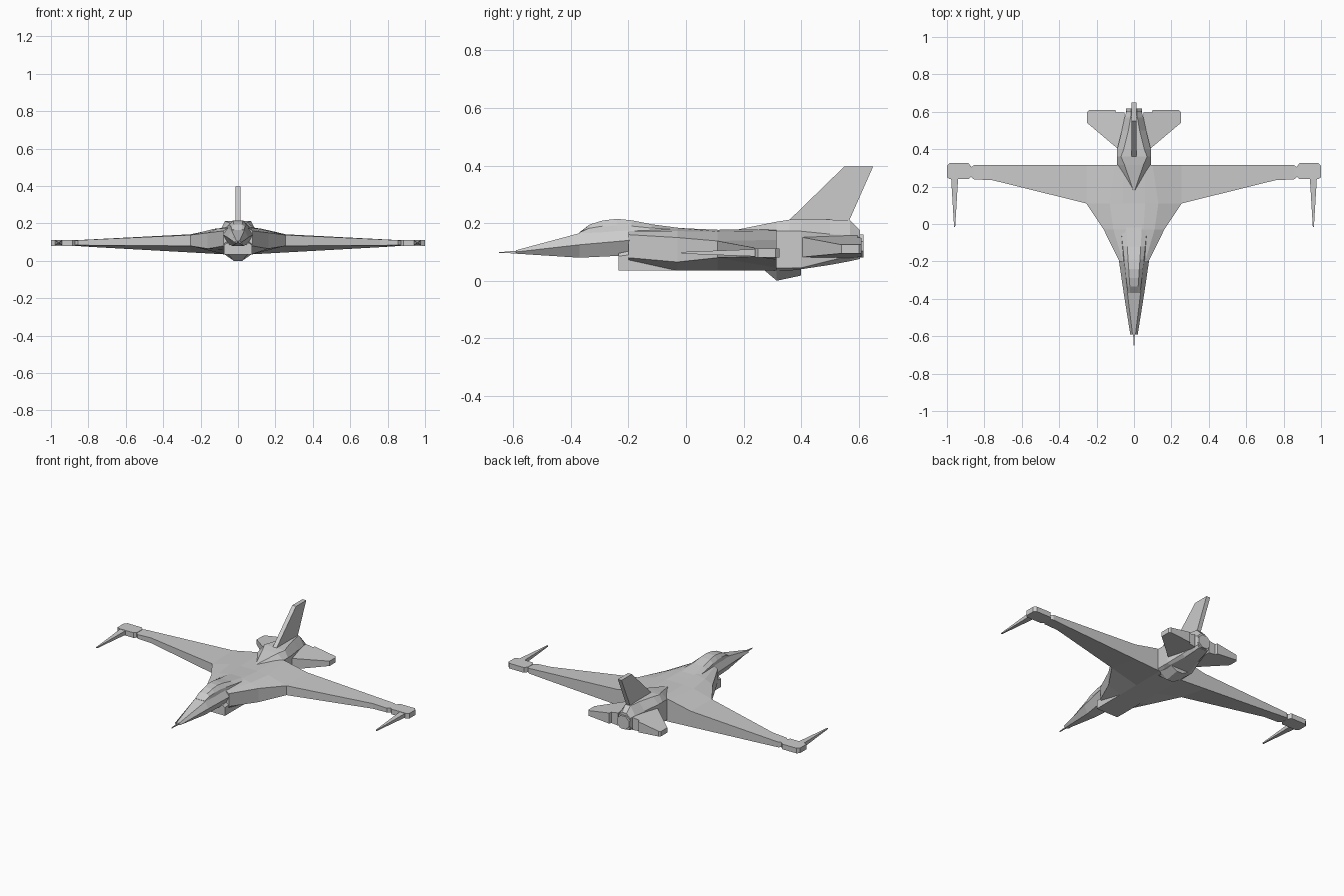
import bpy, bmesh, math


def build(name, rings):
    """Skin a list of equal-length point rings and cap both ends."""
    bm = bmesh.new()
    vs = [[bm.verts.new(p) for p in r] for r in rings]
    n = len(rings[0])
    for a, b in zip(vs, vs[1:]):
        for i in range(n):
            j = (i + 1) % n
            bm.faces.new((a[i], a[j], b[j], b[i]))
    bm.faces.new(vs[0])
    bm.faces.new(vs[-1])
    bmesh.ops.recalc_face_normals(bm, faces=bm.faces)
    me = bpy.data.meshes.new(name)
    bm.to_mesh(me)
    bm.free()
    ob = bpy.data.objects.new(name, me)
    bpy.context.collection.objects.link(ob)
    return ob


def hull(name, sections):
    """Symmetric body: each section is (y, right-hand half profile of (x, z))."""
    return build(name, [[(x, y, z) for x, z in half] +
                        [(-x, y, z) for x, z in reversed(half)]
                        for y, half in sections])


def pair(name, rings):
    """Build a right-hand part and its mirrored twin."""
    build("right_" + name, rings)
    build("left_" + name, [[(-x, y, z) for x, y, z in r] for r in rings])


# Nose and forward fuselage, with probe
hull("nose", [
    (-.59, [(.008, .106), (.02, .100), (.008, .094)]),
    (-.37, [(.035, .165), (.055, .125), (.03, .080)]),
    (-.20, [(.055, .175), (.08, .140), (.05, .088)]),
    (.00, [(.060, .180), (.10, .140), (.06, .080)])])
hull("nose_probe", [
    (-.65, [(.002, .099), (.002, .096)]),
    (-.58, [(.005, .105), (.005, .095)])])

# Canopy: faceted bubble fading into the back
hull("canopy", [(y, [(w * .6, z), (w, (z + .17) / 2), (w * 1.15, .15)]) for y, w, z in [
    (-.37, .033, .166), (-.335, .037, .195), (-.29, .042, .209), (-.24, .047, .215),
    (-.19, .053, .210), (-.12, .06, .196), (-.02, .07, .183), (.10, .07, .177)]])

# Intake box under the nose
hull("intake", [
    (-.235, [(.06, .095), (.075, .085), (.075, .035)]),
    (-.12, [(.06, .12), (.075, .10), (.075, .035)]),
    (.05, [(.06, .12), (.075, .10), (.075, .035)])])

# Blended middle body flaring out to the wing roots
hull("middle_body", [
    (-.20, [(.04, .175), (.06, .172), (.078, .16), (.078, .08), (.07, .06)]),
    (-.03, [(.05, .183), (.11, .172), (.162, .150), (.162, .065), (.075, .035)]),
    (.11, [(.06, .177), (.13, .171), (.255, .138), (.255, .080), (.075, .035)]),
    (.315, [(.06, .178), (.10, .174), (.255, .142), (.255, .045), (.075, .035)])])

# Rear body with raised spine
hull("rear_body", [
    (.17, [(.001, .176), (.003, .17), (.003, .06), (.002, .04)]),
    (.315, [(.050, .205), (.09, .172), (.09, .045), (.075, .035)]),
    (.36, [(.070, .212), (.09, .172), (.09, .045), (.075, .035)]),
    (.40, [(.055, .212), (.09, .172), (.09, .045), (.070, .040)]),
    (.50, [(.030, .212), (.065, .162), (.065, .070), (.045, .055)]),
    (.57, [(.018, .210), (.050, .158), (.050, .085), (.035, .068)]),
    (.605, [(.015, .175), (.040, .150), (.040, .090), (.030, .076)])])

# Belly keel
hull("belly_keel", [
    (.27, [(.06, .06), (.055, .038)]),
    (.315, [(.08, .04), (.022, .000)]),
    (.40, [(.07, .045), (.020, .018)])])

# Exhaust nozzle
ring = [(.045 * math.cos(a), .12 + .043 * math.sin(a))
        for a in [math.pi / 8 * (2 * i + 1) for i in range(8)]]
build("nozzle", [[(x, y, z) for x, z in ring] for y in (.585, .617)])

# Wings: x, front y, front z low/high, back y, back z low/high
ribs = [(.255, .11, .080, .138, .315, .045, .142),
        (.76, .235, .083, .115, .315, .073, .116),
        (.855, .238, .084, .110, .315, .079, .111),
        (.877, .256, .084, .110, .300, .081, .110)]
pair("wing", [[(x, fy, fl), (x, fy, fh), (x, by, bh), (x, by, bl)]
              for x, fy, fl, fh, by, bl, bh in ribs])

# Wingtip rails with forward spikes
pod = [(.87, .255), (.885, .24), (.985, .24), (1, .25), (1, .31),
       (.985, .325), (.885, .325), (.87, .305)]
pair("wingtip_rail", [[(x, y, z) for x, y in pod] for z in (.08, .112)])
pair("wingtip_spike", [[(.959 + sx * w, y, .097 + sz * h)
                        for sx, sz in ((-1, -1), (1, -1), (1, 1), (-1, 1))]
                       for y, w, h in ((-.015, .003, .003), (.25, .019, .013))])

# Tailplanes, thinning toward the tip
tail = [(.06, .39), (.09, .405), (.25, .54), (.25, .60), (.24, .61),
        (.10, .61), (.095, .595), (.05, .595)]
pair("tailplane", [[(x, y, .12 - .04 * x + s * (.045 - .12 * x)) for x, y in tail]
                   for s in (-1, 1)])

# Vertical fin
fin = [(.34, .195), (.36, .212), (.55, .397), (.65, .397), (.565, .205), (.55, .18)]
build("fin", [[(x, y, z) for y, z in fin] for x in (-.013, .013)])
